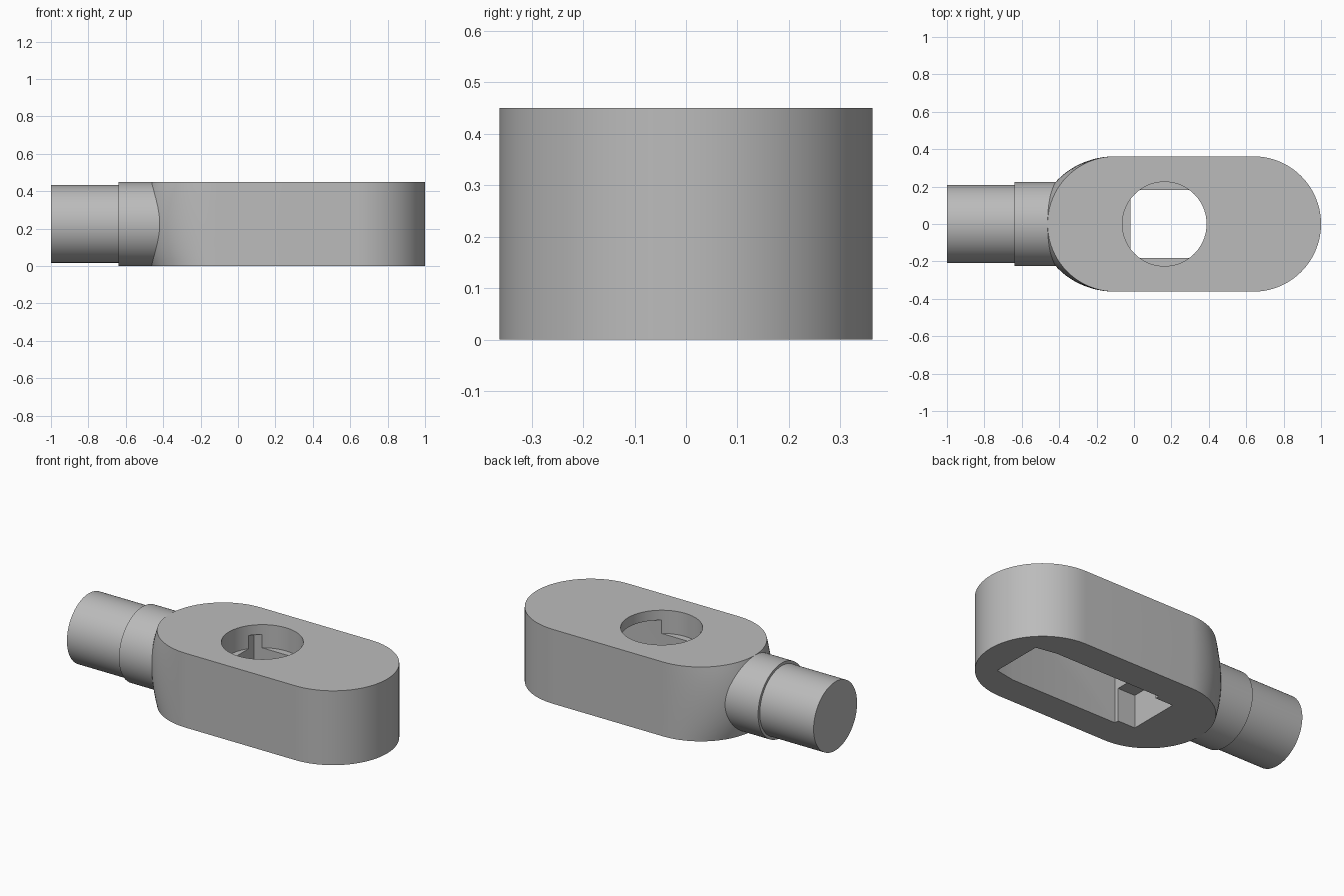
import bpy
import bmesh
import math

if "Cube" in bpy.data.objects:
    bpy.data.objects.remove(bpy.data.objects["Cube"], do_unlink=True)

HEIGHT = 0.45
MID = HEIGHT / 2
HALF_WIDTH = 0.362

# One plain grey material
grey = bpy.data.materials.new("plain grey")
grey.use_nodes = True
colour = (0.5, 0.5, 0.5, 1)
grey.diffuse_color = colour
grey.node_tree.nodes["Principled BSDF"].inputs["Base Color"].default_value = colour


def loft(name, rings):
    """Skin a stack of equal-length point rings and cap both ends."""
    bm = bmesh.new()
    loops = [[bm.verts.new(p) for p in ring] for ring in rings]
    for low, high in zip(loops, loops[1:]):
        for i in range(len(low)):
            j = (i + 1) % len(low)
            bm.faces.new((low[i], low[j], high[j], high[i]))
    bm.faces.new(loops[0][::-1])
    bm.faces.new(loops[-1])
    bmesh.ops.recalc_face_normals(bm, faces=bm.faces)
    mesh = bpy.data.meshes.new(name)
    bm.to_mesh(mesh)
    bm.free()
    mesh.materials.append(grey)
    obj = bpy.data.objects.new(name, mesh)
    bpy.context.collection.objects.link(obj)
    return obj


def prism(name, outline, bottom, top):
    return loft(name, [[(x, y, z) for x, y in outline] for z in (bottom, top)])


def activate(obj):
    bpy.ops.object.select_all(action='DESELECT')
    obj.select_set(True)
    bpy.context.view_layer.objects.active = obj


def cut(obj, cutter):
    cutter.hide_render = True
    mod = obj.modifiers.new("cut", 'BOOLEAN')
    mod.operation = 'DIFFERENCE'
    mod.solver = 'EXACT'
    mod.object = cutter
    activate(obj)
    bpy.ops.object.modifier_apply(modifier=mod.name)
    bpy.data.objects.remove(cutter, do_unlink=True)


def smooth(obj):
    activate(obj)
    bpy.ops.object.shade_smooth_by_angle(angle=math.radians(25))


def body_ring(z, steps=40):
    """Rounded slot outline whose stem end swells at mid height."""
    swell = 0.045 * (1 - ((z - MID) / MID) ** 2)
    ring = []
    for centre, reach, start in ((0.638, HALF_WIDTH, -90), (-0.1, HALF_WIDTH + swell, 90)):
        for i in range(steps + 1):
            a = math.radians(start + 180 * i / steps)
            ring.append((centre + reach * math.cos(a), HALF_WIDTH * math.sin(a), z))
    return ring


# Body
LEVELS = 16
body = loft("body", [body_ring(HEIGHT * i / LEVELS) for i in range(LEVELS + 1)])

# Long pocket open underneath, tapering at its far end
half = [(-0.02, 0.183), (0.69, 0.183), (0.82, 0.16)]
pocket = [(x, -y) for x, y in half] + half[::-1]
cut(body, prism("pocket_cutter", pocket, -0.1, 0.39))

# Low notch beside the pocket
notch = [(-0.137, -0.157), (0.05, -0.157), (0.05, 0.157), (-0.137, 0.157)]
cut(body, prism("notch_cutter", notch, -0.1, 0.2))

# Round bore from the top, leaving a ledge around the pocket
turns = [math.tau * i / 96 for i in range(96)]
bore = [(0.163 + 0.225 * math.cos(a), 0.225 * math.sin(a)) for a in turns]
cut(body, prism("bore_cutter", bore, 0.31, 0.6))
smooth(body)

# Collar and stem
for name, radius, start, end in (("collar", 0.2245, -0.64, -0.3),
                                 ("stem", 0.208, -1.0, -0.6)):
    part = loft(name, [[(x, radius * math.cos(a), MID + radius * math.sin(a))
                        for a in turns] for x in (start, end)])
    smooth(part)
